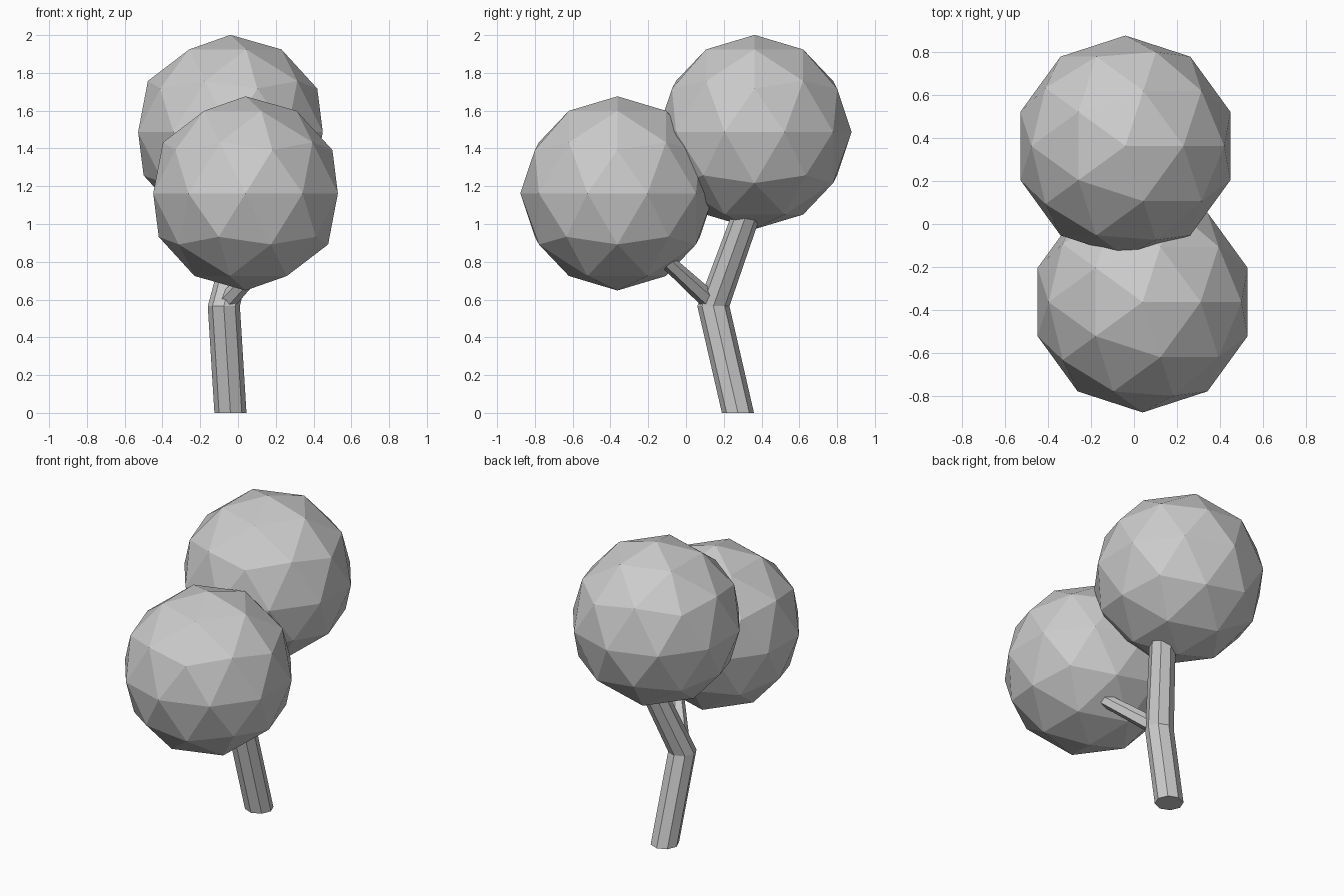
import bpy, bmesh, math
from mathutils import Vector, Matrix

if "Cube" in bpy.data.objects:
    bpy.data.objects.remove(bpy.data.objects["Cube"])


def foliage(name, centre):
    bpy.ops.mesh.primitive_ico_sphere_add(subdivisions=2, radius=0.514, location=centre)
    bpy.context.object.name = name


def limb(name, path, sides, level):
    """Skin faceted rings along a path of (point, radius); level keeps rings horizontal."""
    bm = bmesh.new()
    axis = Vector(path[-1][0]) - Vector(path[0][0])
    turn = Matrix.Identity(3) if level else axis.to_track_quat('Z', 'Y').to_matrix()
    rings = []
    for p, r in path:
        rings.append([bm.verts.new(Vector(p) + turn @ Vector(
            (r * math.cos(a), r * math.sin(a), 0)))
            for a in (2 * math.pi * i / sides for i in range(sides))])
    for low, high in zip(rings, rings[1:]):
        for i in range(sides):
            j = (i + 1) % sides
            bm.faces.new((low[i], low[j], high[j], high[i]))
    bm.faces.new(rings[0][::-1])
    bm.faces.new(rings[-1])
    mesh = bpy.data.meshes.new(name)
    bm.to_mesh(mesh)
    bm.free()
    bpy.context.collection.objects.link(bpy.data.objects.new(name, mesh))


# Two faceted leaf balls
foliage("upper_foliage", (-0.04, 0.363, 1.487))
foliage("lower_foliage", (0.04, -0.363, 1.162))

# Bent trunk running up into the upper ball
limb("trunk", [((-0.04, 0.275, 0), 0.085),
               ((-0.075, 0.145, 0.565), 0.085),
               ((0.055, 0.33, 1.08), 0.077)], 8, True)

# Thin side branch reaching into the lower ball
limb("branch", [((-0.06, 0.13, 0.59), 0.05),
                ((0.145, -0.11, 0.81), 0.04)], 6, False)
